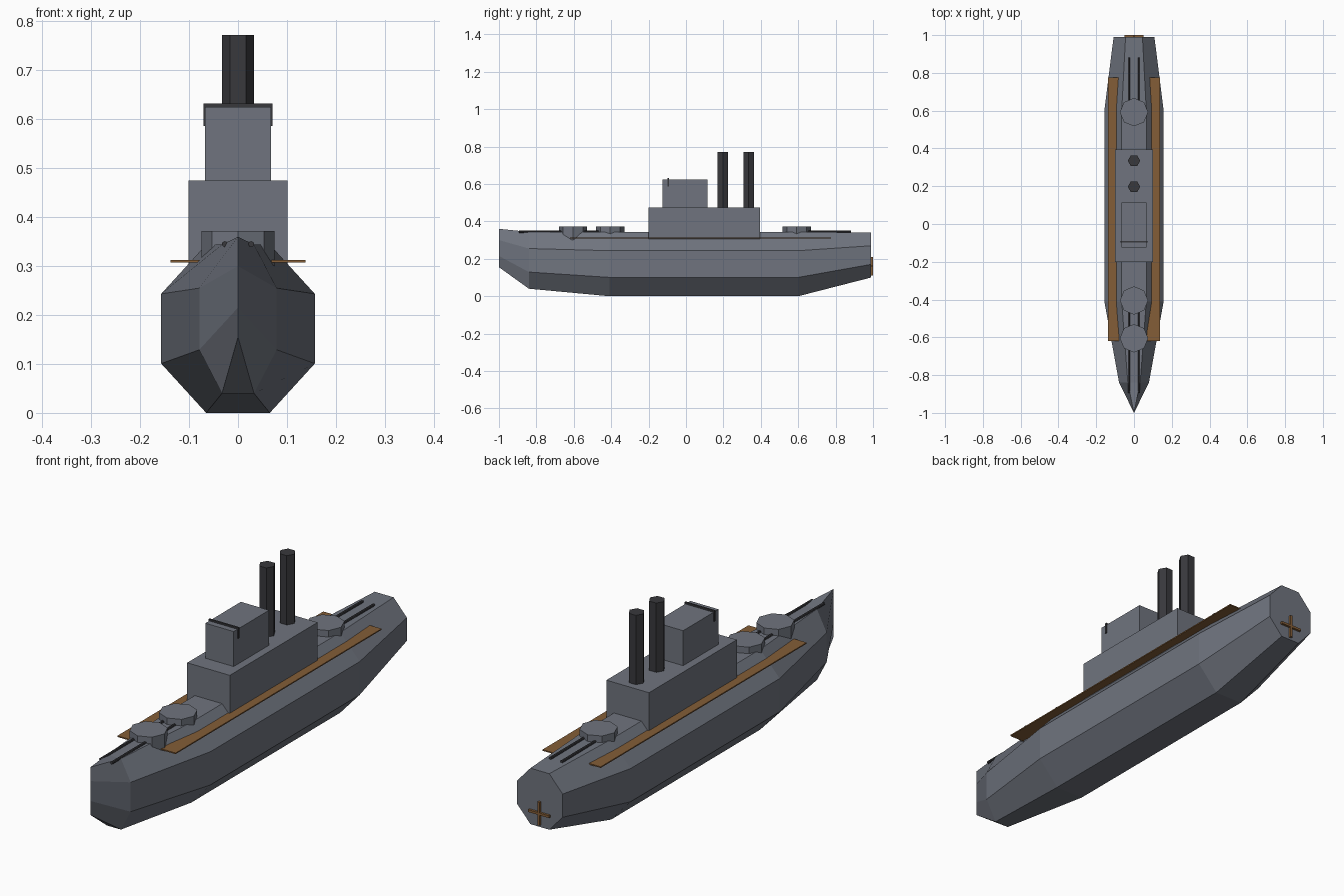
import bpy, bmesh, math
from mathutils import Matrix, Vector

if "Cube" in bpy.data.objects:
    bpy.data.objects.remove(bpy.data.objects["Cube"])


def material(name, rgb):
    m = bpy.data.materials.new(name)
    m.use_nodes = True
    m.diffuse_color = (*rgb, 1)
    m.node_tree.nodes["Principled BSDF"].inputs["Base Color"].default_value = (*rgb, 1)
    return m


GREY = material("ship grey", (0.16, 0.175, 0.21))
DARK = material("dark metal", (0.04, 0.04, 0.046))
WOOD = material("deck wood", (0.23, 0.11, 0.038))


def finish(name, bm, mat):
    bmesh.ops.recalc_face_normals(bm, faces=bm.faces)
    mesh = bpy.data.meshes.new(name)
    bm.to_mesh(mesh)
    bm.free()
    mesh.materials.append(mat)
    obj = bpy.data.objects.new(name, mesh)
    bpy.context.collection.objects.link(obj)
    return obj


def box(name, lo, hi, mat):
    lo, hi = Vector(lo), Vector(hi)
    bm = bmesh.new()
    m = Matrix.Translation((lo + hi) / 2) @ Matrix.Diagonal((*(hi - lo), 1))
    bmesh.ops.create_cube(bm, size=1, matrix=m)
    return finish(name, bm, mat)


def prism(name, centre, radius, length, sides, mat, rotation=Matrix()):
    bm = bmesh.new()
    bmesh.ops.create_cone(bm, cap_ends=True, segments=sides, radius1=radius,
                          radius2=radius, depth=length,
                          matrix=Matrix.Translation(centre) @ rotation)
    return finish(name, bm, mat)


# Hull: octagonal sections (y, half width, bottom, top) lofted from bow to stern
stations = [(-1.0, 0.0, 0.155, 0.36), (-0.84, 0.079, 0.04, 0.344),
            (-0.41, 0.157, 0.0, 0.344), (0.6, 0.157, 0.0, 0.344),
            (0.99, 0.108, 0.10, 0.34)]
bm = bmesh.new()
rings = []
for y, half, bottom, top in stations:
    ring = []
    for i in range(8):
        a = math.radians(22.5 + 45 * i)
        k = 1 / math.cos(math.radians(22.5))
        ring.append(bm.verts.new((half * k * math.cos(a), y,
                    (top + bottom) / 2 + (top - bottom) / 2 * k * math.sin(a))))
    rings.append(ring)
for a, b in zip(rings, rings[1:]):
    for i in range(8):
        j = (i + 1) % 8
        bm.faces.new((a[i], a[j], b[j], b[i]))
bm.faces.new(rings[-1])
bmesh.ops.remove_doubles(bm, verts=bm.verts, dist=0.0005)
finish("hull", bm, GREY)

# Superstructure and bridge
box("superstructure", (-0.101, -0.2, 0.28), (0.101, 0.395, 0.475), GREY)
box("bridge", (-0.067, -0.125, 0.47), (0.067, 0.115, 0.625), GREY)
box("bridge_band", (-0.071, -0.099, 0.586), (0.071, -0.091, 0.632), DARK)

# Funnels with points to the sides
turn = Matrix.Rotation(math.radians(90), 4, 'Z')
for label, y in (("front", 0.197), ("rear", 0.335)):
    prism(label + "_funnel", (0, y, 0.616), 0.033, 0.312, 6, DARK, turn)

# Gun turrets, each with a pair of barrels
along = Matrix.Rotation(math.radians(90), 4, 'X')
for label, y, way in (("bow", -0.605, -1), ("fore", -0.405, -1), ("stern", 0.592, 1)):
    prism(label + "_turret", (0, y, 0.336), 0.075, 0.072, 8, GREY)
    for side, x in (("left", 0.027), ("right", -0.027)):
        prism(f"{label}_{side}_barrel", (x, y + way * 0.145, 0.345),
              0.006, 0.288, 8, DARK, along)

# Side decks
for side, s in (("left", 1), ("right", -1)):
    xs = sorted((s * 0.06, s * 0.138))
    box(side + "_deck", (xs[0], -0.62, 0.3075), (xs[1], 0.775, 0.3125), WOOD)

# Propeller blades on the stern
box("propeller_horizontal", (-0.05, 0.985, 0.155), (0.05, 1.0, 0.165), WOOD)
box("propeller_vertical", (-0.005, 0.985, 0.11), (0.005, 1.0, 0.21), WOOD)
